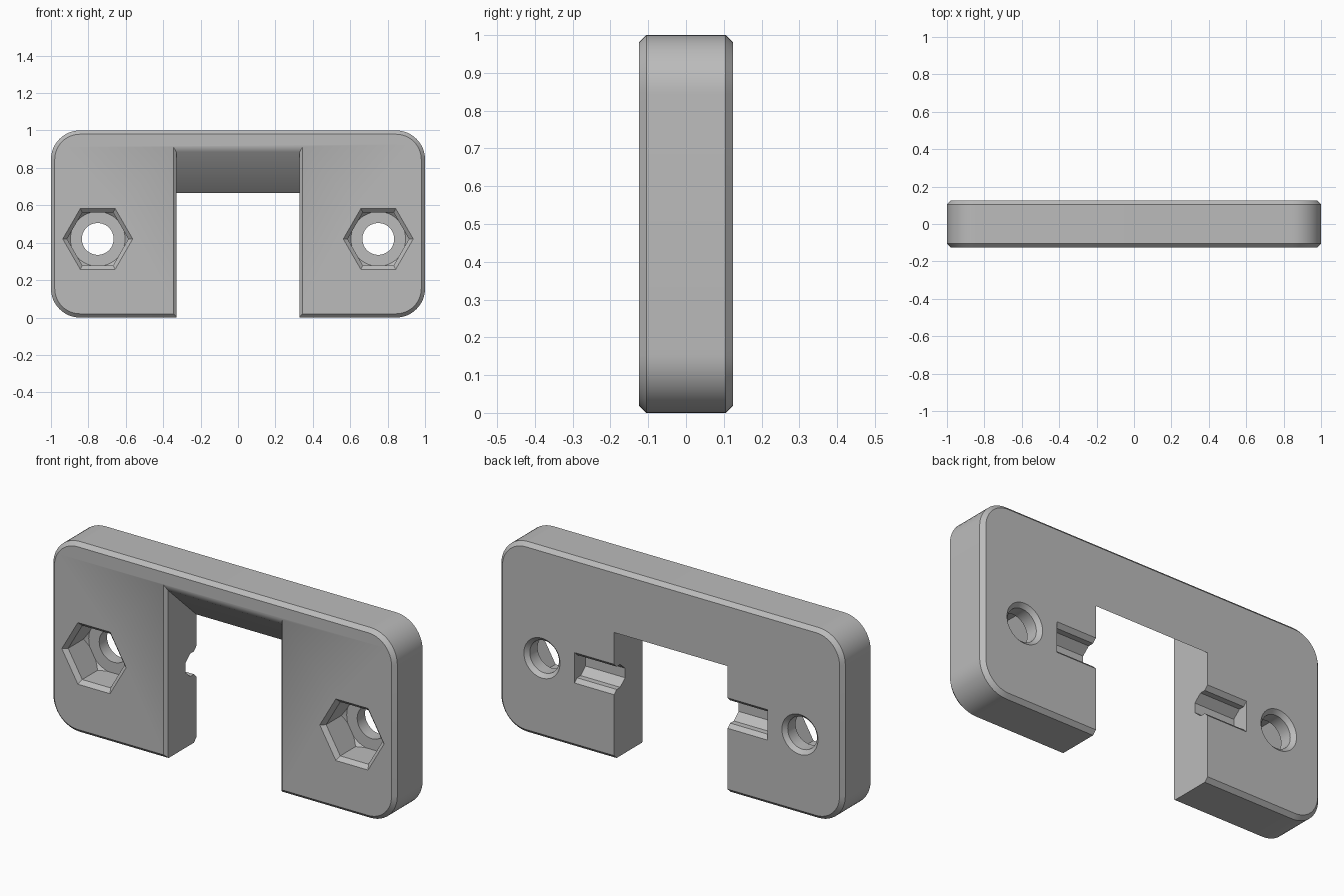
import bpy, bmesh, math

cube = bpy.data.objects.get("Cube")
if cube:
    bpy.data.objects.remove(cube)

HALF = 0.125      # half thickness
CH = 0.02         # edge chamfer

grey = bpy.data.materials.new("plain grey")
grey.use_nodes = True
grey.diffuse_color = (0.5, 0.5, 0.5, 1)
grey.node_tree.nodes["Principled BSDF"].inputs["Base Color"].default_value = (0.5, 0.5, 0.5, 1)


def ngon(cx, cz, r, n):
    return [(cx + r * math.cos(math.tau * i / n), cz + r * math.sin(math.tau * i / n)) for i in range(n)]


def rect(x0, x1, z0, z1):
    return [(x0, z0), (x1, z0), (x1, z1), (x0, z1)]


def rounded(inset, r=0.155, steps=12):
    pts = []
    for k, (sx, sz) in enumerate([(1, 1), (-1, 1), (-1, -1), (1, -1)]):
        for i in range(steps + 1):
            a = math.pi / 2 * (k + i / steps)
            pts.append((sx * (1 - r) + (r - inset) * math.cos(a),
                        0.5 + sz * (0.5 - r) + (r - inset) * math.sin(a)))
    return pts


def loft(name, rings):
    """Closed solid through (y, outline in x and z) rings."""
    bm = bmesh.new()
    loops = [[bm.verts.new((x, y, z)) for x, z in pts] for y, pts in rings]
    n = len(loops[0])
    for a, b in zip(loops, loops[1:]):
        for i in range(n):
            j = (i + 1) % n
            bm.faces.new((a[i], a[j], b[j], b[i]))
    bm.faces.new(loops[0])
    bm.faces.new(loops[-1])
    bmesh.ops.recalc_face_normals(bm, faces=bm.faces)
    mesh = bpy.data.meshes.new(name)
    bm.to_mesh(mesh)
    bm.free()
    ob = bpy.data.objects.new(name, mesh)
    bpy.context.collection.objects.link(ob)
    return ob


def boolean(target, tool, operation="DIFFERENCE"):
    bpy.context.view_layer.objects.active = target
    mod = target.modifiers.new("cut", "BOOLEAN")
    mod.operation = operation
    mod.solver = "EXACT"
    mod.object = tool
    bpy.ops.object.modifier_apply(modifier=mod.name)
    bpy.data.objects.remove(tool)


# Rounded plate with chamfered rims
plate = loft("mounting_plate", [(-HALF, rounded(CH)), (CH - HALF, rounded(0)),
                                (HALF - CH, rounded(0)), (HALF, rounded(CH))])
plate.data.materials.append(grey)

# Open notch with sloping ceiling and flared front edge
boolean(plate, loft("notch_cutter", [(-0.138, rect(-0.36, 0.36, -0.2, 0.94)),
                                     (-0.112, rect(-0.33, 0.33, -0.2, 0.885)),
                                     (0.2, rect(-0.33, 0.33, -0.2, 0.598))]))

for side in (-1, 1):
    cx, cz = 0.75 * side, 0.42
    # Hexagonal nut pocket, its floor corners trimmed by a cone
    k = 2 / math.sqrt(3)
    pocket = loft("pocket_cutter", [(-HALF - CH, ngon(cx, cz, 0.182 * k, 6)),
                                    (-HALF + CH, ngon(cx, cz, 0.142 * k, 6)),
                                    (0.04, ngon(cx, cz, 0.142 * k, 6))])
    cone = loft("cone", [(-0.3, ngon(cx, cz, 0.486, 48)), (0.04, ngon(cx, cz, 0.146, 48))])
    boolean(pocket, cone, "INTERSECT")
    boolean(plate, pocket)
    # Bolt hole with chamfered back rim
    boolean(plate, loft("hole_cutter", [(0, ngon(cx, cz, 0.085, 48)),
                                        (HALF - CH, ngon(cx, cz, 0.085, 48)),
                                        (HALF + CH, ngon(cx, cz, 0.125, 48))]))
    # Faceted slot in the back, running into the notch
    xs = sorted((0.25 * side, 0.56 * side))
    boolean(plate, loft("slot_cutter", [(y, rect(*xs, cz - w, cz + w)) for y, w in
                                        ((0.035, 0.025), (0.075, 0.06), (0.105, 0.06), (0.145, 0.1))]))

# Smooth the rounded corners, keep creases sharp
bpy.ops.object.select_all(action="DESELECT")
plate.select_set(True)
bpy.context.view_layer.objects.active = plate
bpy.ops.object.shade_smooth_by_angle(angle=math.radians(30))
